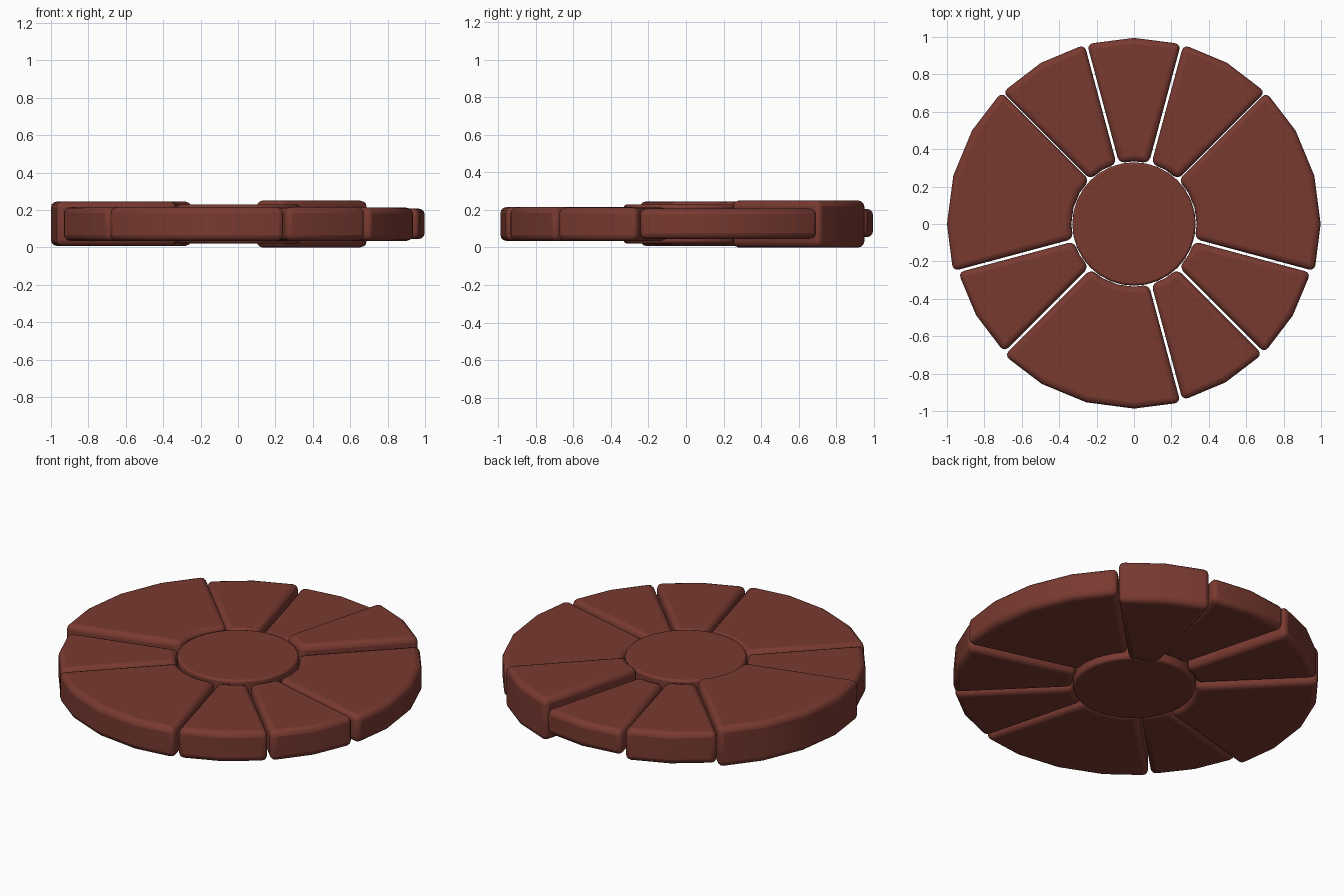
import bpy, bmesh, math

if "Cube" in bpy.data.objects:
    bpy.data.objects.remove(bpy.data.objects["Cube"])

mat = bpy.data.materials.new("brick_red")
mat.diffuse_color = (0.19, 0.042, 0.03, 1)
mat.use_nodes = True
mat.node_tree.nodes["Principled BSDF"].inputs["Base Color"].default_value = mat.diffuse_color


def prism(name, pts, z0, z1, bevel, segs):
    """Extruded outline with rounded edges."""
    bm = bmesh.new()
    face = bm.faces.new([bm.verts.new((x, y, z0)) for x, y in pts])
    ext = bmesh.ops.extrude_face_region(bm, geom=[face])
    top = [v for v in ext["geom"] if isinstance(v, bmesh.types.BMVert)]
    bmesh.ops.translate(bm, verts=top, vec=(0, 0, z1 - z0))
    bmesh.ops.recalc_face_normals(bm, faces=bm.faces)
    me = bpy.data.meshes.new(name)
    bm.to_mesh(me)
    bm.free()
    ob = bpy.data.objects.new(name, me)
    bpy.context.collection.objects.link(ob)
    me.materials.append(mat)
    mod = ob.modifiers.new("Bevel", "BEVEL")
    mod.width, mod.segments = bevel, segs
    mod.limit_method, mod.angle_limit = "ANGLE", math.radians(40)
    bpy.ops.object.select_all(action="DESELECT")
    ob.select_set(True)
    bpy.context.view_layer.objects.active = ob
    bpy.ops.object.shade_smooth_by_angle(angle=math.radians(40))
    return ob


def arc(r, a0, a1, gap0, gap1):
    """Points every 15 degrees; the end points are inset by a parallel gap."""
    n = round((a1 - a0) / 15)
    out = []
    for i in range(n + 1):
        a = math.radians(a0 + 15 * i)
        if i == 0:
            a += gap0 / r
        if i == n:
            a -= gap1 / r
        out.append((r * math.cos(a), r * math.sin(a)))
    return out


# Stone wedges: start angle, end angle, bottom, top, outer radius
wedges = [
    (-15, 45, 0.045, 0.207, 0.998),
    (45, 75, 0.0, 0.25, 0.995),
    (75, 105, 0.055, 0.205, 0.995),
    (105, 135, 0.03, 0.22, 0.995),
    (135, 195, 0.008, 0.245, 1.0),
    (195, 225, 0.035, 0.215, 0.975),
    (225, 285, 0.035, 0.215, 0.987),
    (285, 315, 0.035, 0.215, 0.978),
    (315, 345, 0.035, 0.212, 0.98),
]
for i, (a0, a1, z0, z1, r) in enumerate(wedges):
    g0, g1 = (0.002 if a in (45, 135) else 0.007 for a in (a0, a1))
    pts = arc(r, a0, a1, g0, g1) + arc(0.335, a0, a1, g0, g1)[::-1]
    prism(f"stone_wedge_{i + 1}", pts, z0, z1, 0.032, 3)

# Round centre stone
circle = [(0.33 * math.cos(math.tau * k / 32), 0.33 * math.sin(math.tau * k / 32)) for k in range(32)]
prism("centre_stone", circle, 0.022, 0.228, 0.012, 2)
